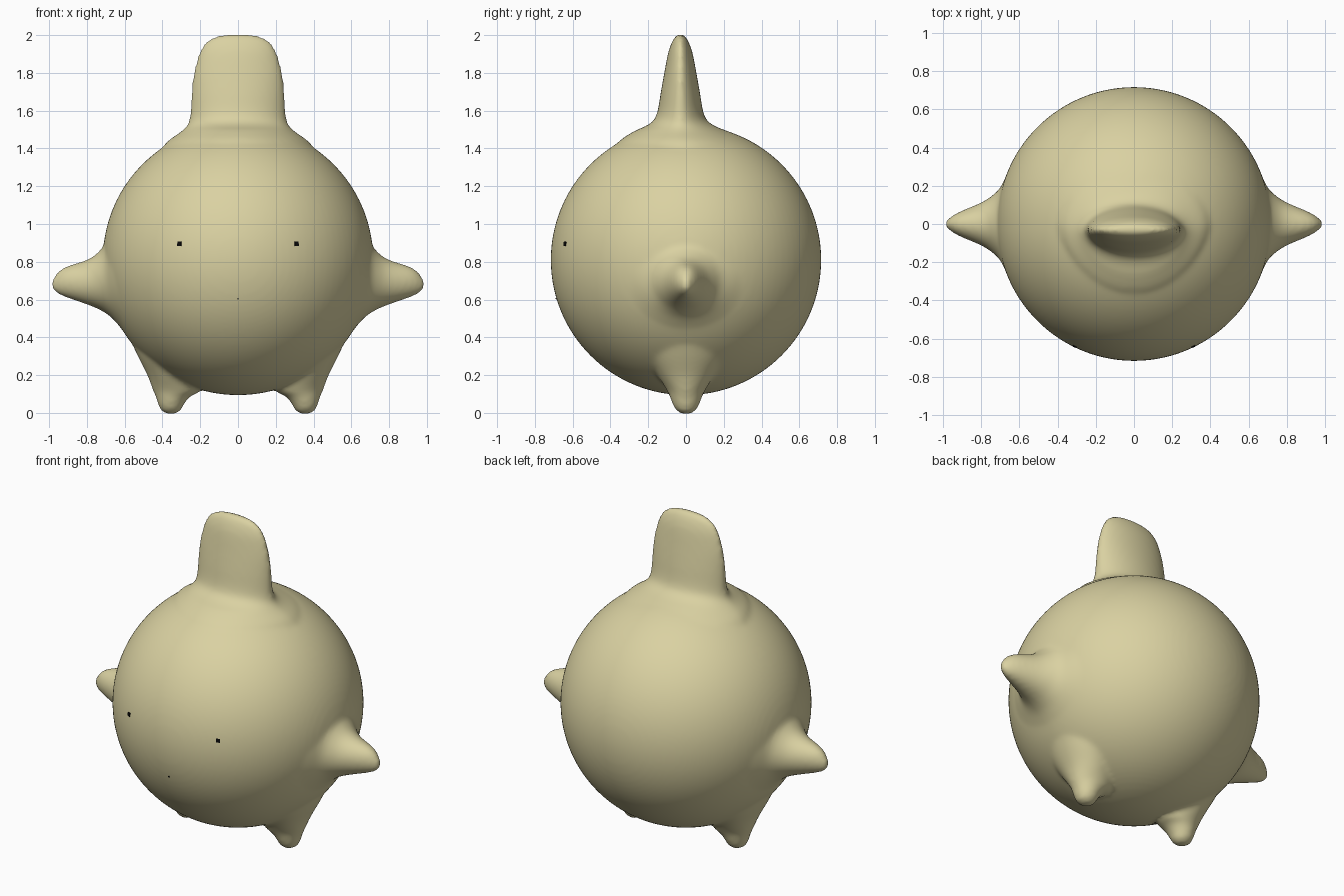
import bpy, bmesh, math
from mathutils import Vector, Matrix

if "Cube" in bpy.data.objects:
    bpy.data.objects.remove(bpy.data.objects["Cube"])

CENTRE = Vector((0, 0, 0.81))
RADIUS = 0.716


def material(name, rgb):
    m = bpy.data.materials.new(name)
    m.use_nodes = True
    m.diffuse_color = (*rgb, 1)
    bsdf = m.node_tree.nodes["Principled BSDF"]
    bsdf.inputs["Base Color"].default_value = (*rgb, 1)
    bsdf.inputs["Roughness"].default_value = 0.6
    return m


def refine(rows, steps=5):
    """Pass a smooth curve through the section rows."""
    rows = [Vector(r) for r in rows]
    out = []
    for i in range(len(rows) - 1):
        b, c = rows[i], rows[i + 1]
        a, d = rows[max(i - 1, 0)], rows[min(i + 2, len(rows) - 1)]
        for s in range(steps):
            t = s / steps
            out.append(0.5 * (2 * b + (c - a) * t + (2 * a - 5 * b + 4 * c - d) * t * t
                              + (3 * b - a - 3 * c + d) * t ** 3))
    return out + [rows[-1]]


def loft(bm, rows, place, lens=0.0, n=48):
    """Rows hold: distance, centre, half width, half depth."""
    rings = []
    for t, c, ru, rv in refine(rows):
        ring = []
        for k in range(n):
            a = math.tau * k / n
            v = math.sin(a) * abs(math.sin(a)) ** lens
            ring.append(bm.verts.new(place(t, c + max(ru, 0.004) * math.cos(a), max(rv, 0.004) * v)))
        rings.append(ring)
    for p, q in zip(rings, rings[1:]):
        for k in range(n):
            j = (k + 1) % n
            bm.faces.new((p[k], p[j], q[j], q[k]))
    bm.faces.new(rings[0])
    bm.faces.new(rings[-1])


def finish(name, bm, mat):
    bmesh.ops.recalc_face_normals(bm, faces=bm.faces)
    mesh = bpy.data.meshes.new(name)
    bm.to_mesh(mesh)
    bm.free()
    mesh.materials.append(mat)
    ob = bpy.data.objects.new(name, mesh)
    bpy.context.collection.objects.link(ob)
    return ob


skin = material("pale_khaki", (0.70, 0.64, 0.36))
black = material("black", (0.003, 0.003, 0.003))

# Round body
bm = bmesh.new()
bmesh.ops.create_uvsphere(bm, u_segments=96, v_segments=64, radius=RADIUS,
                          matrix=Matrix.Translation(CENTRE))

# Flat crest on the head
crest = [(2.005, 0, .06, .012), (1.985, 0, .14, .032), (1.95, 0, .18, .05), (1.9, 0, .208, .066),
         (1.8, 0, .235, .085), (1.7, 0, .246, .103), (1.6, 0, .252, .12), (1.55, 0, .258, .14),
         (1.52, 0, .27, .18), (1.49, 0, .30, .25), (1.44, 0, .37, .34), (1.38, 0, .42, .40)]
loft(bm, crest, lambda t, u, v: (u, v - 0.03 * min(1, max(0, (t - 1.4) / 0.1)), t), lens=0.2)

# Arms and feet, mirrored
arm = [(.988, .68, .012, .01), (.97, .683, .042, .027), (.92, .693, .077, .06), (.8, .692, .118, .112),
       (.74, .70, .15, .15), (.70, .717, .19, .19), (.66, .76, .265, .27), (.6, .79, .365, .38)]
foot = [(-.005, .355, .02, .02), (.01, .355, .05, .048), (.04, .355, .066, .068), (.085, .345, .09, .085),
        (.12, .325, .125, .102), (.2, .35, .13, .15), (.3, .365, .165, .21), (.43, .38, .21, .25)]
for side in (-1, 1):
    loft(bm, arm, lambda t, u, v: (side * t, v, u))
    loft(bm, foot, lambda t, u, v: (side * u, v, t))

# Fuse everything into one soft skin
body = finish("body", bm, skin)
fuse = body.modifiers.new("fuse", "REMESH")
fuse.mode = "VOXEL"
fuse.voxel_size = 0.015
fuse.use_smooth_shade = True
soft = body.modifiers.new("soften", "SMOOTH")
soft.factor = 0.5
soft.iterations = 6
for p in body.data.polygons:
    p.use_smooth = True

# Tiny eyes and mouth dot set into the surface
for name, x, z, size in (("right_eye", -.31, .895, .022), ("left_eye", .31, .895, .022),
                         ("mouth", 0, .605, .007)):
    y = -math.sqrt(RADIUS ** 2 - x ** 2 - (z - CENTRE.z) ** 2)
    out = (Vector((x, y, z)) - CENTRE).normalized()
    turn = out.to_track_quat("Z", "Y").to_matrix().to_4x4()
    bm = bmesh.new()
    bmesh.ops.create_cube(bm, size=1, matrix=Matrix.Translation((x, y, z)) @ turn
                          @ Matrix.Diagonal((size, size, 0.008, 1)))
    finish(name, bm, black)
